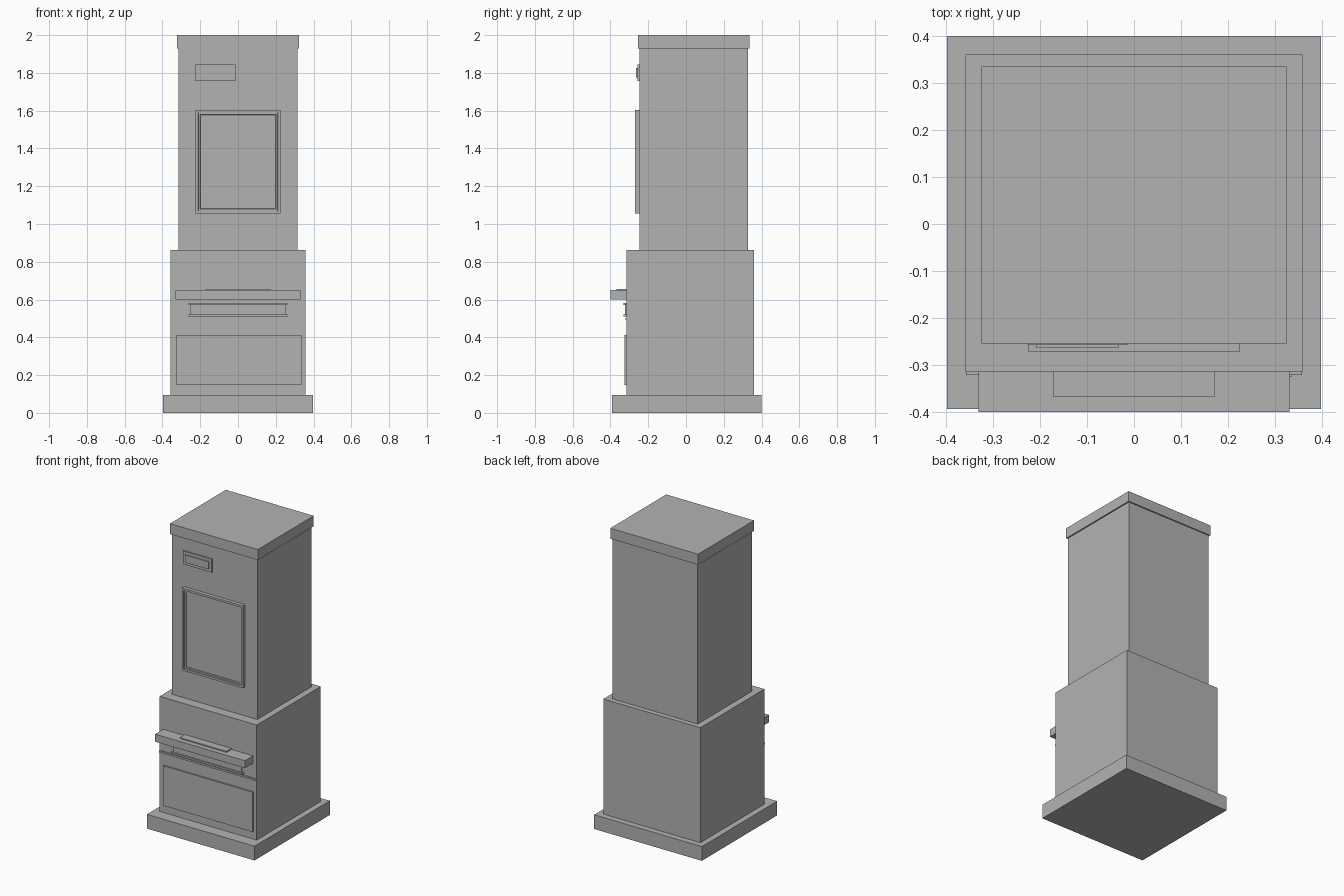
import bpy
import bmesh

cube = bpy.data.objects.get("Cube")
if cube:
    bpy.data.objects.remove(cube, do_unlink=True)

GREY = (0.45, 0.45, 0.45, 1)
grey = bpy.data.materials.new("plain grey")
grey.use_nodes = True
grey.diffuse_color = GREY
grey.node_tree.nodes["Principled BSDF"].inputs["Base Color"].default_value = GREY


def finish(name, bm):
    bmesh.ops.recalc_face_normals(bm, faces=bm.faces)
    mesh = bpy.data.meshes.new(name)
    bm.to_mesh(mesh)
    bm.free()
    mesh.materials.append(grey)
    obj = bpy.data.objects.new(name, mesh)
    bpy.context.collection.objects.link(obj)
    return obj


def box(name, x, y, z):
    """Box from (low, high) ranges; a single x is a half width."""
    if not isinstance(x, tuple):
        x = (-x, x)
    bm = bmesh.new()
    bmesh.ops.create_cube(bm, size=1)
    for v in bm.verts:
        v.co = [r[0] if c < 0 else r[1] for c, r in zip(v.co, (x, y, z))]
    return bm_done(name, bm)


def bm_done(name, bm):
    return finish(name, bm)


def inset_front(obj, steps):
    """Inset the front face repeatedly; each step is (width, push back)."""
    bm = bmesh.new()
    bm.from_mesh(obj.data)
    bm.normal_update()
    face = min(bm.faces, key=lambda f: f.calc_center_median().y)
    for width, push in steps:
        bmesh.ops.inset_region(bm, faces=[face], thickness=width, use_even_offset=True)
        for v in face.verts:
            v.co.y += push
    bm.to_mesh(obj.data)
    bm.free()


BODY, COLUMN = -0.314, -0.247  # front planes

# Stacked cabinet masses
box("plinth", 0.397, (-0.393, 0.40), (0, 0.095))
box("lower_cabinet", 0.358, (BODY, 0.36), (0.095, 0.862))
box("upper_column", 0.315, (COLUMN, 0.327), (0.862, 1.93))
box("top_cap", 0.324, (-0.254, 0.335), (1.93, 2.0))

# Window with raised rim, stepped down to a recessed pane
window = box("window_frame", 0.225, (-0.271, COLUMN), (1.055, 1.604))
inset_front(window, [(0.014, 0), (0.001, 0.007), (0.010, 0), (0.001, 0.006)])

# Small name plate, upper left of the front
box("plate_back", (-0.226, -0.014), (-0.257, COLUMN), (1.757, 1.845))
box("plate_front", (-0.207, -0.033), (-0.264, -0.257), (1.776, 1.826))

# Shelf with a thin pad
box("shelf", 0.331, (-0.40, BODY), (0.60, 0.65))
box("shelf_pad", 0.172, (-0.367, BODY), (0.65, 0.657))

# Spool-shaped grip under the shelf
box("grip_web", 0.251, (-0.322, BODY), (0.522, 0.570))
for name, low in (("grip_top_lip", 0.570), ("grip_bottom_lip", 0.510)):
    box(name, 0.263, (-0.331, BODY), (low, low + 0.012))

# Trim strip and lower door panel
box("trim_strip", 0.357, (-0.321, BODY), (0.491, 0.503))
box("lower_panel", (-0.326, 0.335), (-0.325, BODY), (0.147, 0.412))
